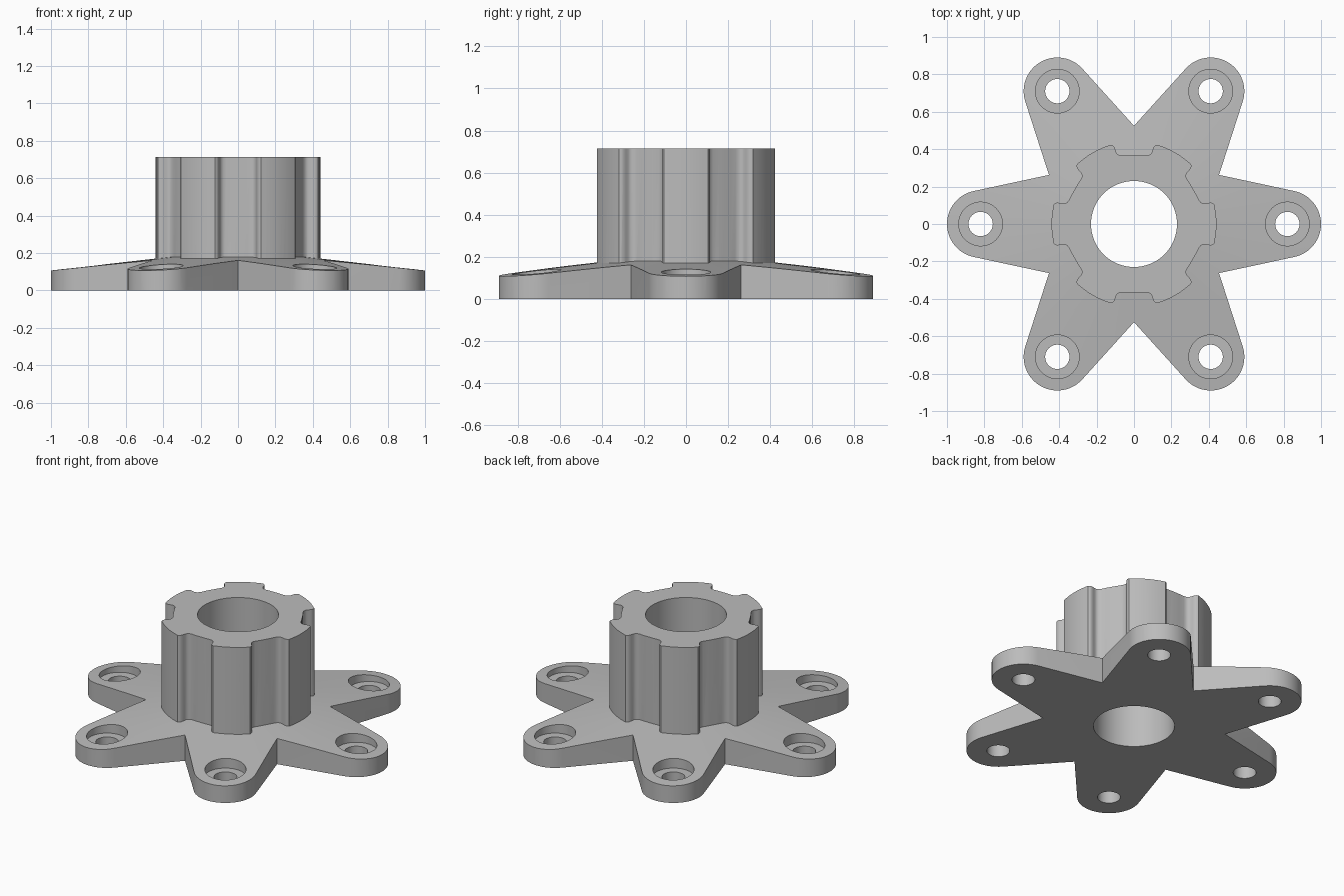
import bpy, bmesh, math
from mathutils import Vector

if "Cube" in bpy.data.objects:
    bpy.data.objects.remove(bpy.data.objects["Cube"])

BORE, HOLE, HOLE_POS, TIP = 0.23, 0.065, 0.82, 0.18
HUB_TOP = 0.715

grey = bpy.data.materials.new("plain grey")
grey.diffuse_color = (0.5, 0.5, 0.5, 1)
grey.use_nodes = True
grey.node_tree.nodes["Principled BSDF"].inputs["Base Color"].default_value = grey.diffuse_color


def finish(bm, name):
    bmesh.ops.recalc_face_normals(bm, faces=bm.faces)
    mesh = bpy.data.meshes.new(name)
    bm.to_mesh(mesh)
    bm.free()
    mesh.materials.append(grey)
    ob = bpy.data.objects.new(name, mesh)
    bpy.context.collection.objects.link(ob)
    return ob


def prism(name, outline, z0, z1):
    """Extrude a closed 2D outline upward."""
    bm = bmesh.new()
    face = bm.faces.new([bm.verts.new((x, y, z0)) for x, y in outline])
    ext = bmesh.ops.extrude_face_region(bm, geom=[face])["geom"]
    verts = [v for v in ext if isinstance(v, bmesh.types.BMVert)]
    bmesh.ops.translate(bm, verts=verts, vec=(0, 0, z1 - z0))
    return finish(bm, name)


def frustum(name, r0, r1, z0, z1, x=0, y=0, n=64):
    bm = bmesh.new()
    bmesh.ops.create_cone(bm, cap_ends=True, segments=n, radius1=r0, radius2=r1, depth=z1 - z0)
    bmesh.ops.translate(bm, verts=bm.verts, vec=(x, y, (z0 + z1) / 2))
    return finish(bm, name)


def combine(ob, other, op):
    """Apply a boolean and remove the helper."""
    mod = ob.modifiers.new(op, "BOOLEAN")
    mod.operation, mod.object, mod.solver = op, other, "EXACT"
    bpy.context.view_layer.objects.active = ob
    bpy.ops.object.modifier_apply(modifier=mod.name)
    bpy.data.objects.remove(other)


def rotate(points, angle):
    c, s = math.cos(angle), math.sin(angle)
    return [(x * c - y * s, x * s + y * c) for x, y in points]


# Six-armed flange outline: rounded tips joined at sharp valleys
half = math.radians(77.9)
arm = [(HOLE_POS + TIP * math.cos(a), TIP * math.sin(a))
       for a in (half * (i / 12 - 1) for i in range(25))]
arm.append((0.525 * math.cos(math.pi / 6), 0.525 * math.sin(math.pi / 6)))
star = [p for k in range(6) for p in rotate(arm, k * math.pi / 3)]
body = prism("flanged_hub", star, 0, 0.3)

# Shallow conical top of the flange
slope = 0.114
r_low = 1 + 0.107 / slope
combine(body, frustum("cone", r_low, 0.3, 0, 0.107 + slope * 0.7, n=128), "INTERSECT")

# Splined hub: six lobes separated by rounded grooves
side = [(0.03, 0.367), (0.062, 0.365), (0.078, 0.367), (0.09, 0.374), (0.096, 0.384),
        (0.1, 0.398), (0.105, 0.411), (0.113, 0.42), (0.123, 0.424)]
groove = [(v, -u) for u, v in reversed(side)] + [(v, u) for u, v in side]
edge = math.atan2(groove[-1][1], groove[-1][0])
span = math.pi / 3 - 2 * edge
lobe = [(0.441 * math.cos(edge + span * i / 8), 0.441 * math.sin(edge + span * i / 8))
        for i in range(1, 8)]
outline = [p for k in range(6) for p in rotate(groove + lobe, math.pi / 6 + k * math.pi / 3)]
combine(body, prism("hub", outline, 0.08, HUB_TOP), "UNION")

# Central bore
combine(body, frustum("bore", BORE, BORE, -0.1, 1), "DIFFERENCE")

# Counterbored screw holes in the arms
for k in range(6):
    x, y = rotate([(HOLE_POS, 0)], k * math.pi / 3)[0]
    combine(body, frustum("hole", HOLE, HOLE, -0.1, 0.3, x, y, 40), "DIFFERENCE")
    combine(body, frustum("counterbore", 0.117, 0.117, 0.08, 0.3, x, y, 48), "DIFFERENCE")

# Smooth curved walls, crisp edges
bpy.ops.object.select_all(action="DESELECT")
body.select_set(True)
bpy.context.view_layer.objects.active = body
bpy.ops.object.shade_smooth_by_angle(angle=math.radians(30))
